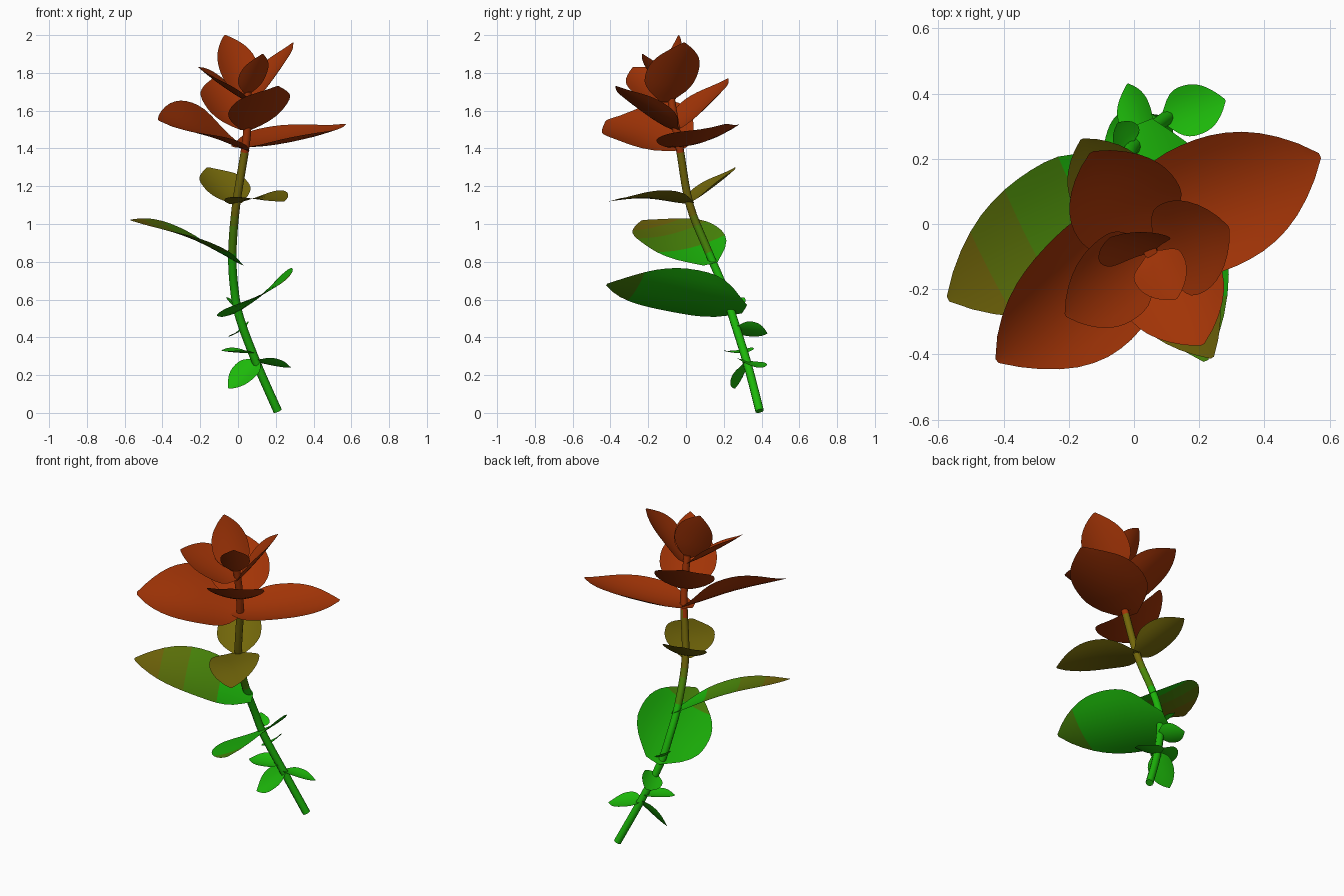
import bpy, bmesh, math
from mathutils import Vector

cube = bpy.data.objects.get("Cube")
if cube:
    bpy.data.objects.remove(cube, do_unlink=True)


def material(name, rgb):
    m = bpy.data.materials.new(name)
    m.use_nodes = True
    color = (*rgb, 1)
    m.diffuse_color = color
    m.node_tree.nodes["Principled BSDF"].inputs["Base Color"].default_value = color
    return m


GREEN = material("fresh green", (0.012, 0.48, 0.003))
MID = material("yellow green", (0.07, 0.25, 0.003))
MOSS = material("moss green", (0.115, 0.18, 0.003))
OLIVE = material("olive", (0.17, 0.135, 0.003))
RED = material("rust red", (0.36, 0.034, 0.002))


def finish(name, bm, mats):
    me = bpy.data.meshes.new(name)
    for f in bm.faces:
        f.smooth = True
    bm.to_mesh(me)
    bm.free()
    for m in mats:
        me.materials.append(m)
    ob = bpy.data.objects.new(name, me)
    bpy.context.collection.objects.link(ob)
    return ob


# Half width along a leaf, from stalk to pointed tip
OUTLINE = [0.2, 0.44, 0.68, 0.85, 0.95, 0.99, 1, 0.99, 0.96,
           0.9, 0.81, 0.68, 0.51, 0.3, 0.04]


def leaf(name, base, tip, normal, width, bands, cup=0.12, bend=0.0):
    """Curved blade; bands lists (material, end of band along the leaf)."""
    base, tip = Vector(base), Vector(tip)
    axis = tip - base
    n = Vector(normal)
    n = (n - axis * (n.dot(axis) / axis.length_squared)).normalized()
    side = n.cross(axis).normalized()
    bm = bmesh.new()
    rows, cols = len(OUTLINE), 8
    grid = []
    for i, w in enumerate(OUTLINE):
        t = i / (rows - 1)
        row = []
        for j in range(cols + 1):
            s = (2 * j / cols - 1) * w
            lift = cup * width * (s * s - 0.3 * w) + bend * axis.length * math.sin(math.pi * t)
            row.append(bm.verts.new(base + axis * t + side * s * width / 2 + n * lift))
        grid.append(row)
    for i in range(rows - 1):
        t = (i + 0.5) / (rows - 1)
        index = next(k for k, b in enumerate(bands) if t <= b[1])
        for j in range(cols):
            f = bm.faces.new((grid[i][j], grid[i + 1][j], grid[i + 1][j + 1], grid[i][j + 1]))
            f.material_index = index
    bmesh.ops.recalc_face_normals(bm, faces=bm.faces)
    if sum(f.normal.dot(n) for f in bm.faces) < 0:
        bmesh.ops.reverse_faces(bm, faces=bm.faces)
    finish(name, bm, [b[0] for b in bands])


def spline(points, steps):
    """Smooth path through the points."""
    p = [Vector(q) for q in points]
    p = [2 * p[0] - p[1]] + p + [2 * p[-1] - p[-2]]
    out = []
    for a, b, c, d in zip(p, p[1:], p[2:], p[3:]):
        for k in range(steps):
            t = k / steps
            out.append(0.5 * (2 * b + (c - a) * t + (2 * a - 5 * b + 4 * c - d) * t ** 2
                              + (3 * b - a - 3 * c + d) * t ** 3))
    return out + [p[-2]]


# Stem, coloured by height
path = spline([(0.21, 0.39, 0.01), (0.1, 0.325, 0.26), (0.01, 0.25, 0.5),
               (-0.02, 0.2, 0.66), (-0.03, 0.12, 0.85), (-0.01, 0.02, 1.1),
               (0.035, -0.03, 1.38), (0.05, -0.055, 1.52), (0.05, -0.085, 1.7)], 5)
bm = bmesh.new()
rings = []
SIDES = 10
for i, p in enumerate(path):
    d = (path[min(i + 1, len(path) - 1)] - path[max(i - 1, 0)]).normalized()
    u = d.cross(Vector((0, 1, 0))).normalized()
    v = d.cross(u)
    r = 0.023 - 0.002 * i / len(path)
    rings.append([bm.verts.new(p + r * (u * math.cos(a) + v * math.sin(a)))
                  for a in (math.tau * k / SIDES for k in range(SIDES))])
for lo, hi in zip(rings, rings[1:]):
    for k in range(SIDES):
        m = (k + 1) % SIDES
        bm.faces.new((lo[k], lo[m], hi[m], hi[k]))
bm.faces.new(rings[0])
bm.faces.new(rings[-1])
bmesh.ops.recalc_face_normals(bm, faces=bm.faces)
for f in bm.faces:
    z = f.calc_center_median().z
    f.material_index = sum(z > limit for limit in (0.86, 0.98, 1.06, 1.36))
stem = finish("stem", bm, [GREEN, MID, MOSS, OLIVE, RED])
bpy.context.view_layer.objects.active = stem
stem.select_set(True)
bpy.ops.object.shade_smooth_by_angle(angle=math.radians(50))

red, olive, green = [(RED, 1)], [(OLIVE, 1)], [(GREEN, 1)]

# Lower whorl of the red head
leaf("head_low_left", (-0.02, -0.05, 1.41), (0.57, 0.21, 1.53), (-0.1, -0.17, 1), 0.41, red, 0.14, -0.02)
leaf("head_low_right", (0.03, 0, 1.41), (-0.42, -0.42, 1.55), (0.52, -0.25, 1), 0.44, red, 0.17, 0.05)

# Middle whorl
mid = (0.045, -0.055, 1.5)
leaf("head_mid_back", mid, (-0.13, 0.22, 1.77), (0.3, -0.6, 0.7), 0.35, red)
leaf("head_mid_front", mid, (0.21, -0.37, 1.73), (-0.3, 0.5, 0.8), 0.33, red)

# Upper whorls
leaf("head_high_right", (0.05, -0.08, 1.65), (-0.21, -0.28, 1.83), (0.6, 0, 0.8), 0.28, red)
leaf("head_high_left", (0.07, -0.11, 1.65), (0.29, -0.01, 1.96), (-0.7, -0.3, 0.5), 0.3, red)
leaf("head_tip_back", (0.05, -0.085, 1.69), (-0.07, -0.04, 2), (0.37, -0.9, 0.2), 0.22, red)
leaf("head_tip_front", (0.05, -0.09, 1.69), (0.13, -0.23, 1.9), (-0.4, 0.6, 0.6), 0.17, red)

# Olive pair
leaf("olive_leaf_back", (0, 0.01, 1.11), (-0.16, 0.26, 1.3), (0.2, -0.6, 0.8), 0.26, olive)
leaf("olive_leaf_front", (-0.02, 0.03, 1.11), (0.24, -0.41, 1.12), (-0.14, 0, 1), 0.29, olive, 0.08, 0.06)

# Two large banded leaves
leaf("large_leaf_right", (0.01, 0.13, 0.79), (-0.57, -0.23, 1.02), (0.37, -0.04, 0.93), 0.44,
     [(GREEN, 0.3), (MID, 0.6), (MOSS, 0.8), (OLIVE, 1)], 0.06, 0.05)
leaf("large_leaf_left", (0.02, 0.31, 0.55), (0.22, -0.42, 0.68), (-0.53, 0, 0.85), 0.44,
     [(GREEN, 0.8), (MID, 1)], 0.1, 0.02)

# Small leaves low on the stem
leaf("bud_leaf", (-0.01, 0.24, 0.56), (-0.05, 0.31, 0.61), (0.6, -0.3, 0.8), 0.1, green)
leaf("small_leaf_back", (0.03, 0.26, 0.45), (-0.02, 0.43, 0.42), (-0.6, 0, 0.8), 0.13, green)
leaf("small_leaf_right", (0.08, 0.31, 0.32), (-0.09, 0.24, 0.33), (0, -0.1, 1), 0.16, green)
leaf("small_leaf_left", (0.09, 0.32, 0.28), (0.28, 0.38, 0.24), (0.1, 0.2, 1), 0.16, green)
leaf("small_leaf_front", (0.11, 0.32, 0.28), (-0.05, 0.26, 0.13), (-0.2, -0.7, 0.6), 0.15, green)
